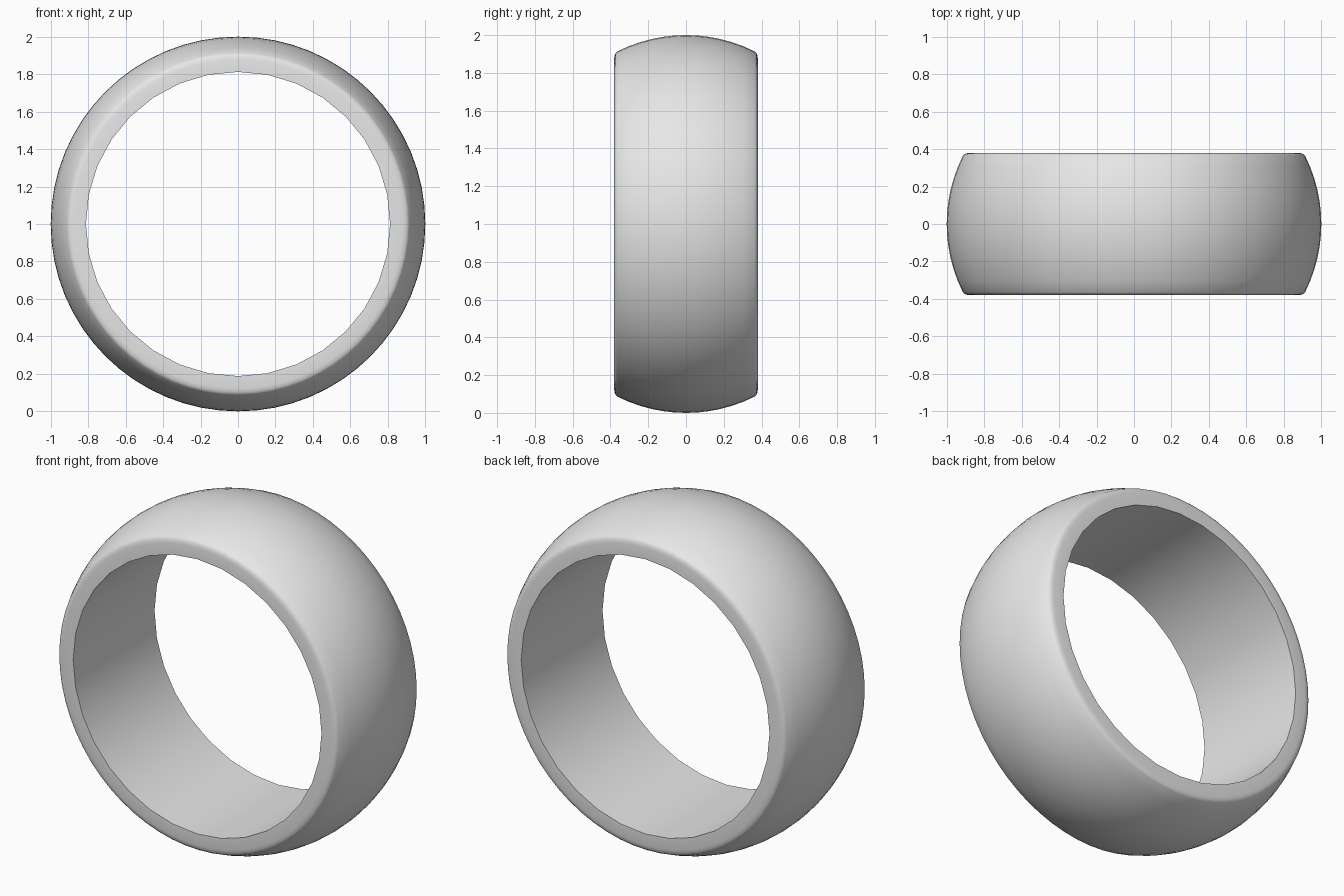
import bpy, bmesh, math

cube = bpy.data.objects.get("Cube")
if cube:
    bpy.data.objects.remove(cube, do_unlink=True)

SIDES = 64
BORE, HALF_WIDTH = 0.812, 0.38
CROWN, SHOULDER_Y = 0.81, 0.365    # crown arc radius and where it meets the rim

# Cross-section as (radius, y): bore edge, rounded rim, domed crown, and back
arc = []
for i in range(13):
    y = SHOULDER_Y * (i / 6 - 1)
    arc.append((1 - CROWN + math.sqrt(CROWN ** 2 - y ** 2), y))
rim = [(BORE, -HALF_WIDTH), (0.878, -HALF_WIDTH), (0.895, -0.377), (0.906, -0.372)]
profile = rim + arc + [(r, -y) for r, y in reversed(rim)]

# Sweep the section around the y axis; the bore has half as many facets
bm = bmesh.new()
rings = []
for s in range(SIDES):
    a = math.tau * s / SIDES
    chord = math.cos(math.tau / SIDES) if s % 2 else 1
    ring = []
    for r, y in profile:
        if r == BORE:
            r *= chord
        ring.append(bm.verts.new((r * math.sin(a), y, 1 + r * math.cos(a))))
    rings.append(ring)
for s in range(SIDES):
    p, q = rings[s], rings[(s + 1) % SIDES]
    for k in range(len(profile)):
        n = (k + 1) % len(profile)
        bm.faces.new((p[k], p[n], q[n], q[k]))
bmesh.ops.recalc_face_normals(bm, faces=bm.faces)

mesh = bpy.data.meshes.new("ring_band")
bm.to_mesh(mesh)
bm.free()
band = bpy.data.objects.new("ring_band", mesh)
bpy.context.collection.objects.link(band)

# Plain grey surface
grey = bpy.data.materials.new("light_grey")
grey.use_nodes = True
colour = (0.8, 0.8, 0.8, 1)
grey.diffuse_color = colour
grey.node_tree.nodes["Principled BSDF"].inputs["Base Color"].default_value = colour
mesh.materials.append(grey)

# Smooth crown and bore with a crisp inner edge
bpy.ops.object.select_all(action="DESELECT")
band.select_set(True)
bpy.context.view_layer.objects.active = band
bpy.ops.object.shade_smooth_by_angle(angle=math.radians(40))
